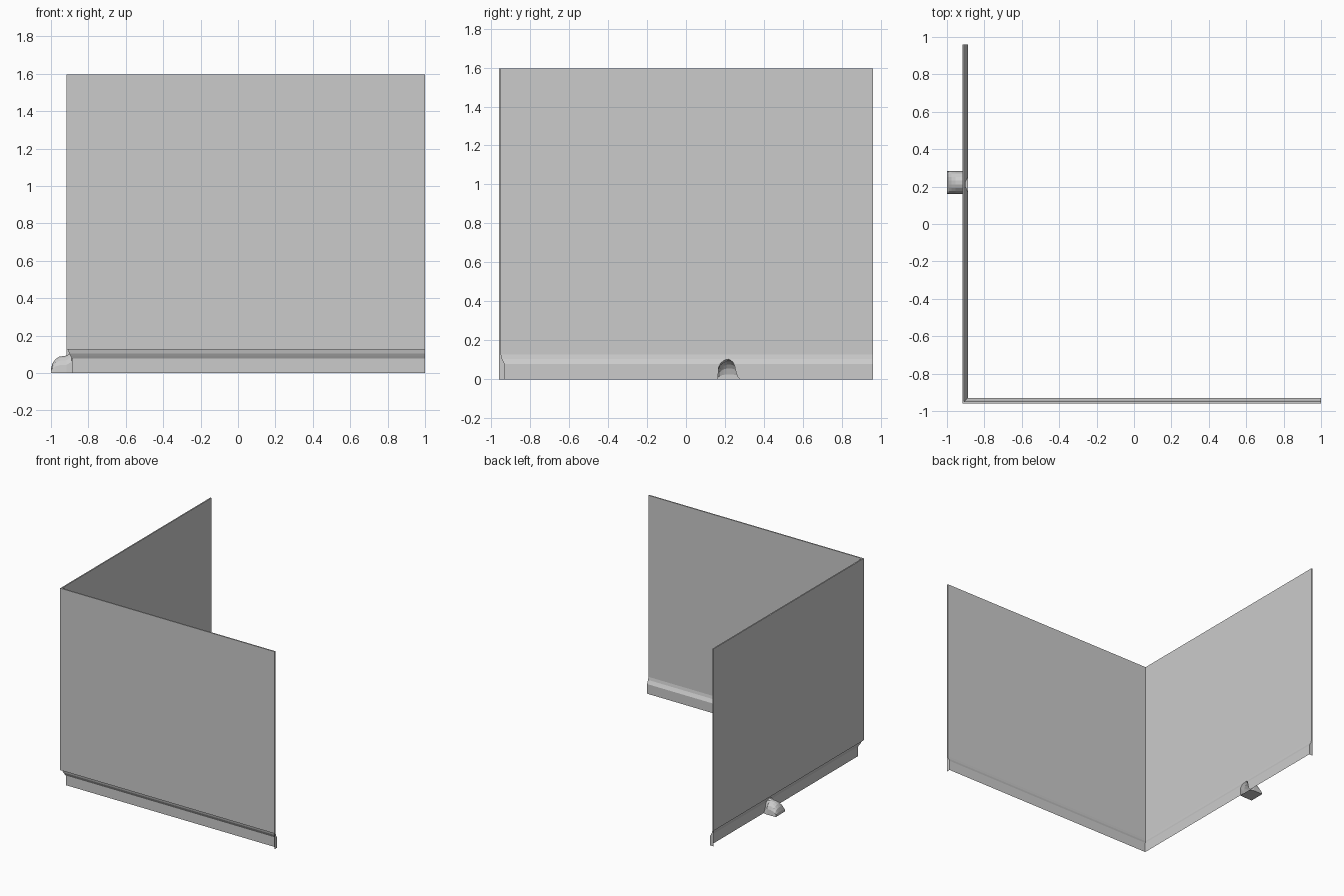
import bpy
import bmesh
from math import sin, cos, pi

if "Cube" in bpy.data.objects:
    bpy.data.objects.remove(bpy.data.objects["Cube"])

grey = bpy.data.materials.new("plain_grey")
grey.use_nodes = True
grey.diffuse_color = (0.6, 0.6, 0.6, 1)
grey.node_tree.nodes["Principled BSDF"].inputs["Base Color"].default_value = (0.6, 0.6, 0.6, 1)

X0, Y0 = -0.918, -0.959      # outer planes of the two walls
X1, Y1 = 1.0, 0.959          # free ends of the two walls
THICK, TOP = 0.01, 1.595

# skirting section: distance from the outer plane, height
SECTION = [(THICK, 0.128), (0.015, 0.105), (0.022, 0.092), (0.03, 0.078), (0.03, 0.0)]

# gnawed outline of the hole: position along the wall, height
HOLE = [(0.164, 0), (0.167, 0.06), (0.18, 0.085), (0.2, 0.1), (0.22, 0.103),
        (0.238, 0.09), (0.249, 0.07), (0.257, 0.036), (0.264, 0.015), (0.275, 0)]


def finish(name, bm):
    bmesh.ops.remove_doubles(bm, verts=bm.verts, dist=0.00001)
    mesh = bpy.data.meshes.new(name)
    bm.to_mesh(mesh)
    bm.free()
    mesh.materials.append(grey)
    obj = bpy.data.objects.new(name, mesh)
    bpy.context.collection.objects.link(obj)
    return obj


def loft(bm, rings, closed=False):
    rows = [[bm.verts.new(p) for p in ring] for ring in rings]
    count = len(rows[0])
    for a, b in zip(rows, rows[1:]):
        for i in range(count if closed else count - 1):
            j = (i + 1) % count
            bm.faces.new((a[i], a[j], b[j], b[i]))
    return rows


def depth(z):
    """Depth of the skirting face at a height."""
    for (d0, z0), (d1, z1) in zip(SECTION, SECTION[1:]):
        if z >= z1:
            return d0 + (d1 - d0) * (z0 - z) / (z0 - z1)
    return SECTION[-1][0]


# Corner walls: an L outline raised to the top
bm = bmesh.new()
outline = [(X0, Y0), (X1, Y0), (X1, Y0 + THICK), (X0 + THICK, Y0 + THICK),
           (X0 + THICK, Y1), (X0, Y1)]
base = bm.faces.new([bm.verts.new((x, y, 0.125)) for x, y in outline])
raised = bmesh.ops.extrude_face_region(bm, geom=[base])["geom"]
bmesh.ops.translate(bm, vec=(0, 0, TOP - 0.125),
                    verts=[v for v in raised if isinstance(v, bmesh.types.BMVert)])
bmesh.ops.recalc_face_normals(bm, faces=bm.faces)
finish("corner_walls", bm)

# Skirting: the section swept round the corner, lifted over the hole
stations = [(X1, Y0, 0, 1, 0), (X0, Y0, 1, 1, 0)]
stations += [(X0, y, 1, 0, h) for y, h in HOLE] + [(X0, Y1, 1, 0, 0)]
rings = []
for x, y, mx, my, low in stations:
    heights = [max(z, low) for d, z in SECTION]
    rings.append([(x + mx * depth(z), y + my * depth(z), z) for z in heights])
bm = bmesh.new()
loft(bm, rings)
finish("skirting", bm)

# End caps of the skirting
for name, (x, y, mx, my, low) in (("front_end_cap", stations[0]), ("side_end_cap", stations[-1])):
    bm = bmesh.new()
    edge = [(0, SECTION[0][1])] + SECTION + [(0, 0)]
    bm.faces.new([bm.verts.new((x + mx * d, y + my * d, z)) for d, z in edge])
    finish(name, bm)

# Burrow behind the hole: arched shell with floor and rounded back
rings = [[(X0 + depth(h), y, h) for y, h in HOLE]]
steps = len(HOLE) - 1
for x, height in ((X0, 0.094), (-0.955, 0.089), (-0.975, 0.076), (-0.99, 0.056), (-1.0, 0.025)):
    ring = []
    for i in range(steps + 1):
        a = pi * i / steps
        ring.append((x, 0.222 - 0.061 * cos(a), height * max(sin(a), 0) ** 0.7))
    rings.append(ring)
bm = bmesh.new()
rows = loft(bm, rings, closed=True)
bm.faces.new(rows[-1])
finish("burrow", bm)
